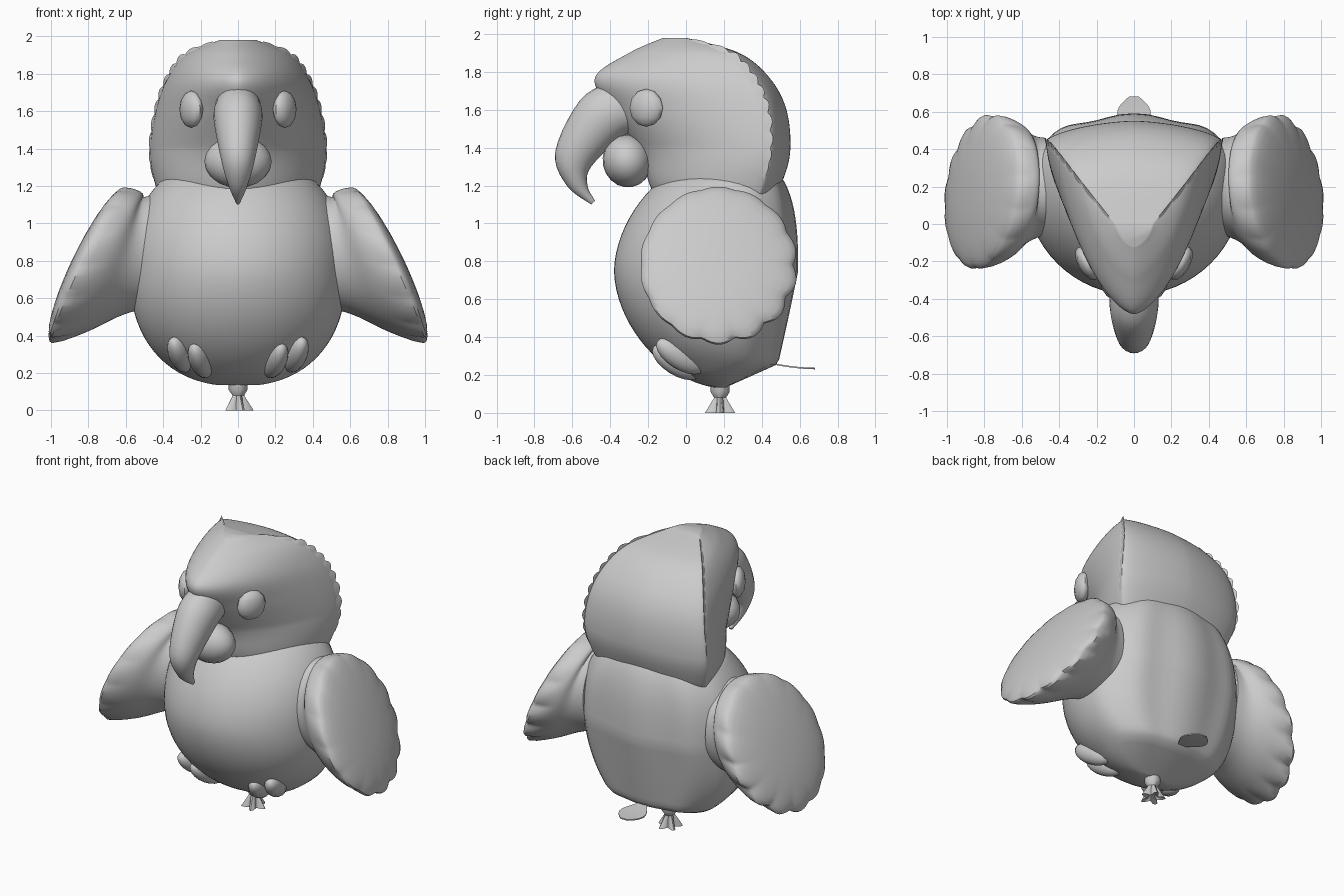
import bpy, bmesh, math
from math import sin, cos, pi, tau
from mathutils import Vector, Matrix

cube = bpy.data.objects.get("Cube")
if cube:
    bpy.data.objects.remove(cube)

shade = (0.6, 0.6, 0.6, 1)
grey = bpy.data.materials.new("soft grey")
grey.use_nodes = True
grey.diffuse_color = shade
grey.node_tree.nodes["Principled BSDF"].inputs["Base Color"].default_value = shade

SIDES = {"left": 1, "right": -1}


def turn(count):
    """Evenly spaced angles around a circle."""
    return [tau * i / count for i in range(count)]


def finish(name, bm, angle=50):
    bmesh.ops.recalc_face_normals(bm, faces=bm.faces)
    mesh = bpy.data.meshes.new(name)
    bm.to_mesh(mesh)
    bm.free()
    mesh.materials.append(grey)
    part = bpy.data.objects.new(name, mesh)
    bpy.context.collection.objects.link(part)
    bpy.ops.object.select_all(action='DESELECT')
    part.select_set(True)
    bpy.context.view_layer.objects.active = part
    bpy.ops.object.shade_smooth_by_angle(angle=math.radians(angle))


def skin(bm, rings, closed=True):
    """Join neighbouring rings of points with quads."""
    loops = [[bm.verts.new(point) for point in ring] for ring in rings]
    for low, high in zip(loops, loops[1:]):
        for i in range(0 if closed else 1, len(low)):
            bm.faces.new((low[i - 1], low[i], high[i], high[i - 1]))
    return loops


def loft(name, rings, angle=50):
    bm = bmesh.new()
    loops = skin(bm, rings)
    bm.faces.new(loops[0])
    bm.faces.new(loops[-1])
    finish(name, bm, angle)


def blob(name, location, size, rotation, segments=20):
    bm = bmesh.new()
    bmesh.ops.create_uvsphere(bm, u_segments=segments, v_segments=segments // 2, radius=1)
    bm.transform(Matrix.Translation(location) @ rotation @ Matrix.Diagonal((*size, 1)))
    finish(name, bm)


def flow(keys, steps):
    """Smooth interpolation through a few key rows."""
    keys = [Vector(key) for key in keys]
    rows = []
    for i in range(len(keys) - 1):
        before, start, end, after = (keys[max(0, min(j, len(keys) - 1))] for j in range(i - 1, i + 3))
        lead, trail = (end - before) / 2, (after - start) / 2
        for k in range(steps):
            t = k / steps
            ease = t * t * (3 - 2 * t)
            rows.append(start.lerp(end, ease) + lead * t * (1 - t) ** 2 - trail * t * t * (1 - t))
    return rows + [keys[-1]]


def power(value, exponent):
    return math.copysign(abs(value) ** exponent, value)


def section(z, front, back, width, middle, front_round, back_round, pleat=0):
    """Level ring whose front and back halves are rounded separately."""
    ring = []
    for t in turn(64):
        ahead = cos(t) < 0
        bend = 2 / (front_round if ahead else back_round)
        depth = middle - front if ahead else back - middle
        fold = pleat * cos(9 * t) * max(0, cos(t))
        ring.append((width * power(sin(t), bend), middle + depth * power(cos(t), bend) + fold, z))
    return ring


# Body: round belly, leaning pleated back, underside rising to the tail
def swell(z, exponent):
    return (1 - abs((z - 0.75) / 0.62) ** exponent) ** (1 / exponent)


rings = []
for i in range(33):
    z = 0.75 - 0.615 * cos(0.8 * pi * i / 32)
    back = min(0.2 + 0.38 * swell(z, 3), 0.43 + 0.2 * z, 0.2 + 2.2 * (z - 0.13))
    front = 0.2 - 0.58 * swell(z, 1.8)
    middle = front + 0.6 * (back - front)
    rings.append(section(z, front, back, 0.58 * swell(z, 2.3), middle, 2, 2.3,
                         0.012 * swell(z, 2) ** 2))
loft("body", rings)

# Head: wedge, narrow at the brow and broad at the nape (z, front, back, half width)
head = flow([(1, -0.1, 0.4, 0.36), (1.2, -0.19, 0.5, 0.44), (1.38, -0.25, 0.55, 0.47),
             (1.6, -0.4, 0.53, 0.44), (1.77, -0.48, 0.44, 0.38), (1.9, -0.3, 0.28, 0.28),
             (1.98, -0.12, 0, 0.1)], 12)
head_rings = []
for row in head:
    soft = 1.6 + max(0, 1.4 - row[0])
    head_rings.append(section(*row, 0.8 * row[2], soft, soft))
loft("head", head_rings)

# Scalloped feather edge following the widest line of the head
ridge = [Vector(ring[len(ring) // 4]) for ring in head_rings[15:-3]]
for label, side in SIDES.items():
    rows = []
    for k, point in enumerate(ridge):
        outward = Vector((point.x / 2, point.y, point.z - 1.4)).normalized()
        fade = min(1, k / 15, (len(ridge) - k) / 12)
        tip = point + outward * (0.005 + 0.02 * fade * abs(sin(k * pi / 5)))
        inner = point - Vector((0.01, 0.06, 0.01))
        rows.append([(side * p.x, p.y, p.z) for p in (inner, tip, point - outward * 0.03)])
    bm = bmesh.new()
    skin(bm, rows, closed=False)
    finish(label + "_head_feather_edge", bm, 35)

# Hooked upper beak (front y and z, rear y and z, half width)
beak = flow([(-0.4, 1.75, -0.2, 1.5, 0.12), (-0.56, 1.65, -0.33, 1.46, 0.13),
             (-0.69, 1.38, -0.5, 1.3, 0.09), (-0.63, 1.2, -0.52, 1.2, 0.05),
             (-0.5, 1.1, -0.48, 1.12, 0.01)], 5)
rings = []
for front_y, front_z, rear_y, rear_z, half in beak:
    front, rear = Vector((0, front_y, front_z)), Vector((0, rear_y, rear_z))
    rings.append([front.lerp(rear, 0.5 - cos(t) / 2) + Vector((half * sin(t), 0, 0))
                  for t in turn(24)])
loft("upper_beak", rings)
blob("lower_beak", (0, -0.31, 1.33), (0.18, 0.13, 0.14), Matrix.Rotation(0.2, 4, 'X'))


# Wings: puffed pillow with a slanted outer face, scalloped behind and below
def wing_ring(side, scale, push, scallop, blend=0):
    ring = []
    for t in turn(160):
        bump = abs(sin(7 * t)) - 0.6
        ragged = 0.02 + 0.04 * max(0, cos(t) - sin(t))
        radius = 0.41 * scale * (1 + ragged * scallop * bump)
        across, up = radius * cos(t), radius * sin(t)
        rim = Vector((0.8 - 0.46 * up - 0.1 * across + push, 0.17 + across, 0.78 + up))
        joint = Vector((0.47, 0.2 + 0.26 * cos(t), 0.85 + 0.3 * sin(t)))
        point = rim.lerp(joint, blend)
        ring.append((side * point.x, point.y, point.z))
    return ring


for label, side in SIDES.items():
    rings = []
    for i in range(1, 9):
        a = i * pi / 16
        rings.append(wing_ring(side, sin(a), 0.09 * cos(a), sin(a) ** 4))
    for i in range(1, 11):
        b = (i / 10) ** 1.5
        rings.append(wing_ring(side, 1 - 0.25 * b, -0.1 * sin(pi * b ** 0.6), max(0, 1 - 8 * b), b))
    loft(label + "_wing", rings, 40)

    # Eye: flattened ball facing outwards
    blob(label + "_eye", (0.25 * side, -0.21, 1.61), (0.05, 0.1, 0.1),
         Matrix.Rotation(-0.5 * side, 4, 'Z'), 12)

    # Foot: two rounded toes lying against the belly
    for toe, x, y, z in (("outer", 0.31, -0.03, 0.3), ("inner", 0.2, -0.05, 0.27)):
        blob(f"{label}_{toe}_toe", (x * side, y, z), (0.06, 0.15, 0.07),
             Matrix.Rotation(-0.56, 4, 'X') @ Matrix.Rotation(0.25 * side, 4, 'Z'))

# Tied knot below the body, flaring into a ruffle (z, radius, ruffle)
rings = []
for z, radius, ruffle in ((0.16, 0.05, 0), (0.11, 0.05, 0), (0.08, 0.03, 0.1), (0, 0.06, 0.4), (0.02, 0.02, 0)):
    spread = [(t, radius * (1 + ruffle * cos(5 * t))) for t in turn(30)]
    rings.append([(r * cos(t), 0.18 + r * sin(t), z) for t, r in spread])
loft("balloon_knot", rings)

# Thin leaf-shaped tail feather
rings = []
for i in range(1, 16):
    u = i / 16
    half, y, z = 0.09 * sin(pi * u ** 1.5), 0.4 + 0.3 * u, 0.23 + 0.04 * (1 - u) ** 2
    rings.append([(-half, y, z), (half, y, z), (half, y, z + 0.008), (-half, y, z + 0.008)])
loft("tail_feather", rings)
